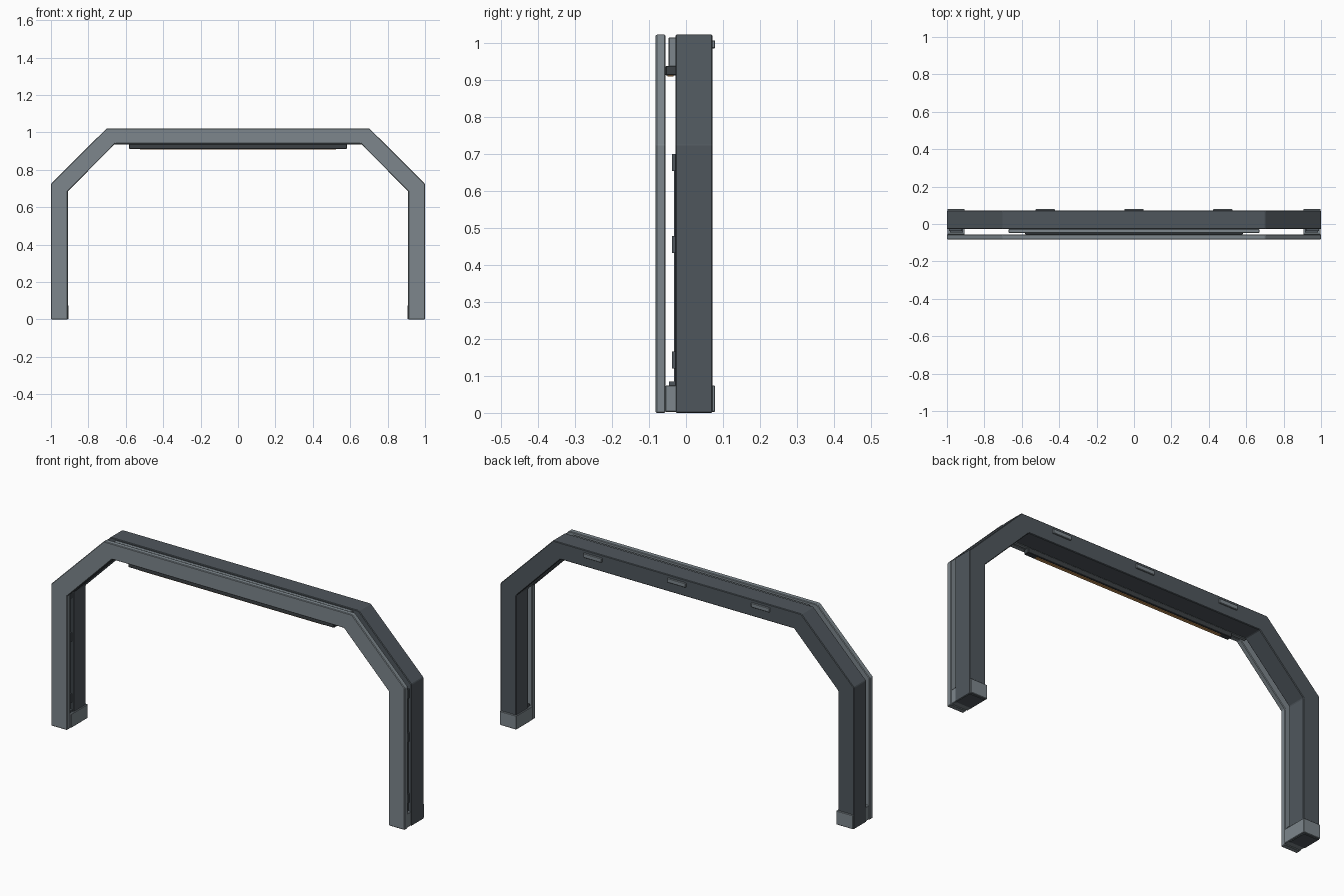
import bpy, bmesh

if "Cube" in bpy.data.objects:
    bpy.data.objects.remove(bpy.data.objects["Cube"])


def material(name, rgb):
    m = bpy.data.materials.new(name)
    m.diffuse_color = (*rgb, 1)
    m.use_nodes = True
    m.node_tree.nodes["Principled BSDF"].inputs["Base Color"].default_value = m.diffuse_color
    return m


dark = material("dark slate", (0.078, 0.094, 0.108))
grey = material("light slate grey", (0.205, 0.24, 0.262))
black = material("charcoal", (0.045, 0.052, 0.058))
amber = material("amber light", (0.6, 0.3, 0.1))


def finish(name, bm, mat, bevel):
    bmesh.ops.recalc_face_normals(bm, faces=bm.faces)
    me = bpy.data.meshes.new(name)
    bm.to_mesh(me)
    bm.free()
    ob = bpy.data.objects.new(name, me)
    bpy.context.collection.objects.link(ob)
    me.materials.append(mat)
    if bevel:
        mod = ob.modifiers.new("edge", 'BEVEL')
        mod.width = bevel
        mod.segments = 1
        mod.angle_limit = 0.4
    return ob


def box(name, x, y, z, mat, bevel=0.0):
    bm = bmesh.new()
    bmesh.ops.create_cube(bm, size=1)
    for v in bm.verts:
        for i, (a, b) in enumerate((x, y, z)):
            v.co[i] = a if v.co[i] < 0 else b
    return finish(name, bm, mat, bevel)


def arch(name, outer, inner, y0, y1, mat, bevel):
    # half outline mirrored across x, swept from y0 to y1
    half_o = outer + [(-x, z) for x, z in reversed(outer)]
    half_i = inner + [(-x, z) for x, z in reversed(inner)]
    bm = bmesh.new()
    rings = [[bm.verts.new((x, y, z)) for x, z in p]
             for y in (y0, y1) for p in (half_o, half_i)]
    of, inf, ob, inb = rings
    for a, b in ((of, inf), (ob, inb), (of, ob), (inf, inb)):
        for i in range(len(a) - 1):
            bm.faces.new((a[i], a[i + 1], b[i + 1], b[i]))
    for i in (0, -1):
        bm.faces.new((of[i], inf[i], inb[i], ob[i]))
    return finish(name, bm, mat, bevel)


outer = [(1, 0), (1, 0.725), (0.702, 1.022), ]
inner = [(0.91, 0), (0.91, 0.685), (0.66, 0.937)]

# Main arch body and the separate front trim
arch("arch_body", outer, inner, -0.028, 0.072, dark, 0.003)
arch("front_trim", outer, [(0.91, 0), (0.91, 0.685), (0.655, 0.942)],
     -0.082, -0.055, grey, 0.003)

# Feet, leg strips and clips
for s, side in ((1, "right"), (-1, "left")):
    def sx(a, b):
        return (a, b) if s > 0 else (-b, -a)
    box(side + "_foot", sx(0.905, 0.998), (-0.056, 0.079), (0.003, 0.074), grey, 0.002)
    box(side + "_foot_step", sx(0.915, 0.985), (-0.046, -0.027), (0.07, 0.085), dark)
    box(side + "_leg_strip", sx(0.925, 0.985), (-0.033, -0.027), (0.08, 0.70), dark)
    for z in (0.143, 0.455, 0.677):
        box(side + "_leg_clip", sx(0.92, 0.99), (-0.038, -0.028),
            (z - 0.023, z + 0.023), dark)

# Backing panel in the gap at the top
box("top_panel", (-0.67, 0.67), (-0.047, -0.027), (0.936, 1.015), grey, 0.002)

# Under-beam lamp with amber diffuser
box("lamp_housing", (-0.582, 0.582), (-0.055, -0.026), (0.912, 0.938), black, 0.002)
box("lamp_diffuser", (-0.525, 0.525), (-0.05, -0.034), (0.909, 0.914), amber)

# Rear tabs on the crossbeam
for x in (-0.475, 0, 0.475):
    box("rear_tab", (x - 0.052, x + 0.052), (0.07, 0.079), (0.985, 1.007), grey, 0.002)
